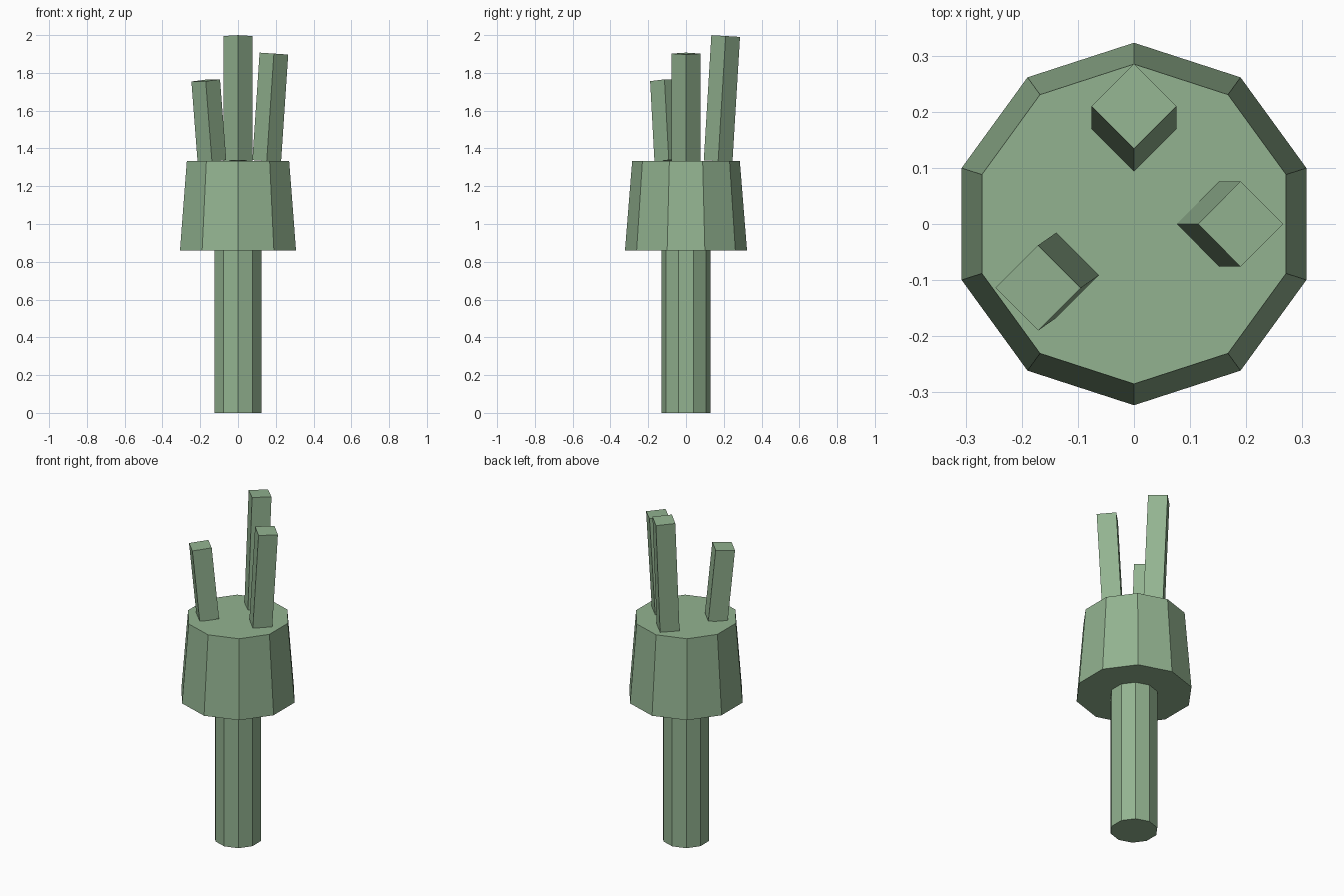
import bpy
from mathutils import Vector

if "Cube" in bpy.data.objects:
    bpy.data.objects.remove(bpy.data.objects["Cube"])

green = bpy.data.materials.new("sage_green")
green.diffuse_color = (0.29, 0.45, 0.28, 1)
green.use_nodes = True
green.node_tree.nodes["Principled BSDF"].inputs["Base Color"].default_value = green.diffuse_color


def taper(name, sides, r_low, r_high, base, tip):
    """Capped prism or frustum running from base to tip."""
    base, tip = Vector(base), Vector(tip)
    axis = tip - base
    bpy.ops.mesh.primitive_cone_add(
        vertices=sides, radius1=r_low, radius2=r_high,
        depth=axis.length, location=(base + tip) / 2)
    ob = bpy.context.object
    ob.name = name
    ob.rotation_mode = 'QUATERNION'
    ob.rotation_quaternion = Vector((0, 0, 1)).rotation_difference(axis)
    ob.data.materials.append(green)
    return ob


# Stem and tapered head, both ten-sided
taper("stem", 10, 0.131, 0.131, (0, 0, 0), (0, 0, 0.86))
taper("head", 10, 0.323, 0.285, (0, 0, 0.86), (0, 0, 1.333))

# Square prongs leaning outwards from the top of the head
prongs = {
    "right_prong": ((0.152, 0, 1.333), (0.19, 0, 1.902)),
    "back_prong": ((0, 0.17, 1.333), (0, 0.21, 1.995)),
    "left_prong": ((-0.138, -0.091, 1.333), (-0.171, -0.114, 1.76)),
}
for name, (base, tip) in prongs.items():
    taper(name, 4, 0.076, 0.076, base, tip)
